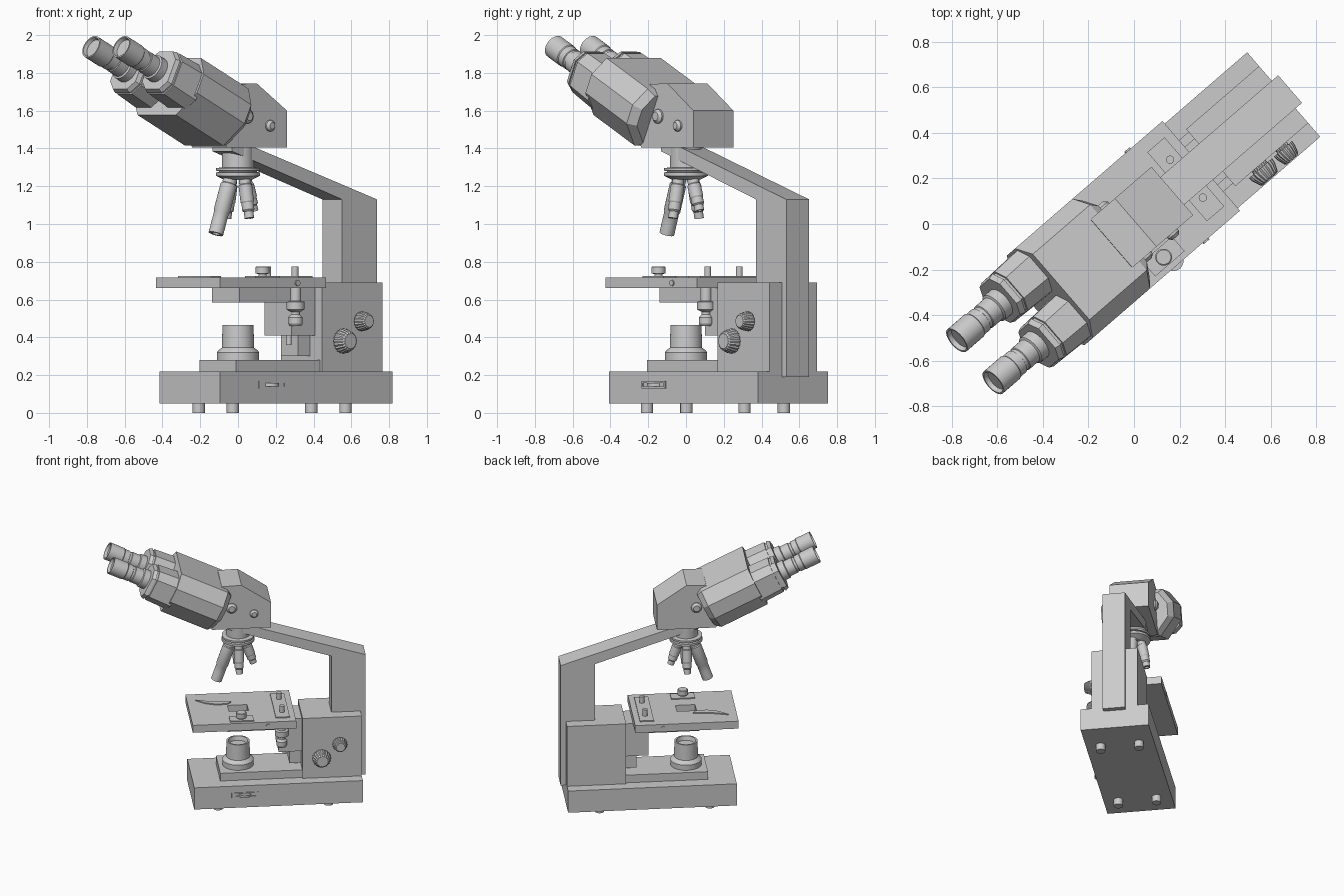
import bpy, bmesh, math
from mathutils import Matrix, Vector

if "Cube" in bpy.data.objects:
    bpy.data.objects.remove(bpy.data.objects["Cube"])

# Everything is modelled in local axes: u = toward the back, v = across, z = up,
# then turned about z to match the diagonal stance.
TURN = Matrix.Rotation(math.radians(40.85), 4, 'Z')


def finish(name, bm):
    bmesh.ops.recalc_face_normals(bm, faces=bm.faces)
    bm.transform(TURN)
    me = bpy.data.meshes.new(name)
    bm.to_mesh(me)
    bm.free()
    ob = bpy.data.objects.new(name, me)
    bpy.context.collection.objects.link(ob)
    return ob


def loft(name, loops):
    """Skin equal-length closed loops and cap both ends."""
    bm = bmesh.new()
    rows = [[bm.verts.new(p) for p in loop] for loop in loops]
    n = len(rows[0])
    for a, b in zip(rows, rows[1:]):
        for i in range(n):
            j = (i + 1) % n
            bm.faces.new((a[i], a[j], b[j], b[i]))
    bm.faces.new(rows[0])
    bm.faces.new(rows[-1][::-1])
    return finish(name, bm)


def prism(name, profile, v0, v1):
    return loft(name, [[(u, v, z) for u, z in profile] for v in (v0, v1)])


def box(name, u0, u1, v0, v1, z0, z1):
    return prism(name, [(u0, z0), (u1, z0), (u1, z1), (u0, z1)], v0, v1)


def lathe(name, profile, origin=(0, 0, 0), axis=(0, 0, 1), n=32, rib=0.0):
    """Revolve (radius, height) points; rib alternates the radius for knurling."""
    bm = bmesh.new()
    q = Vector((0, 0, 1)).rotation_difference(Vector(axis))
    o = Vector(origin)
    rows = []
    for r, h in profile:
        if r == 0:
            rows.append([bm.verts.new(o + q @ Vector((0, 0, h)))])
            continue
        ring = []
        for i in range(n):
            a, k = 2 * math.pi * i / n, r * (1 - rib * (i % 2))
            ring.append(bm.verts.new(o + q @ Vector((k * math.cos(a), k * math.sin(a), h))))
        rows.append(ring)
    for a, b in zip(rows, rows[1:]):
        for i in range(n):
            j = (i + 1) % n
            if len(a) == 1:
                bm.faces.new((a[0], b[i], b[j]))
            elif len(b) == 1:
                bm.faces.new((a[i], a[j], b[0]))
            else:
                bm.faces.new((a[i], a[j], b[j], b[i]))
    return finish(name, bm)


def cyl(name, r, h0, h1, origin=(0, 0, 0), axis=(0, 0, 1), n=24):
    return lathe(name, [(0, h0), (r, h0), (r, h1), (0, h1)], origin, axis, n)


# Base, feet, raised platform
box("base", -.338, .868, -.245, .245, .05, .22)
box("base_platform", -.142, .46, -.149, .149, .215, .28)
for i, (u, v) in enumerate([(u, v) for u in (-.156, .633) for v in (-.138, .138)]):
    cyl(f"foot_{i}", .033, 0, .055, (u, v, 0))

# Brightness dial on the side of the base
for z0, z1 in ((.13, .14), (.158, .168)):
    box("dial_frame_bar", -.07, .12, -.251, -.24, z0, z1)
for u in (-.07, .11):
    box("dial_frame_end", u, u + .01, -.251, -.24, .13, .168)
cyl("brightness_dial", .045, .14, .157, (.025, -.235, 0))

# Lamp housing with open top
lathe("lamp_housing", [(0, .27), (.112, .27), (.112, .32), (.105, .33), (.086, .345), (.082, .465),
                       (.07, .465), (.062, .435), (0, .435)])

# Column and arm
box("column", .445, .868, -.165, .165, .215, .69)
prism("arm", [(-.11, 1.405), (.05, 1.405), (.905, 1.13), (.905, .19), (.85, .19), (.85, .68),
              (.66, .68), (.66, 1.13), (-.11, 1.385)], -.08, .08)

# Ribbed focus knobs on one side of the column
for name, u, z, r in (("coarse_focus_knob", .58, .38, .067), ("fine_focus_knob", .71, .485, .053)):
    lathe(name, [(0, 0), (r * .6, 0), (r * .6, .015), (r, .015), (r * .97, .035), (r * .76, .07),
                 (r * .62, .078), (0, .078)], (u, -.163, z), (0, -1, 0), 40, .07)

# Stage with opening
stage = box("stage", -.35, .39, -.26, .26, .66, .718)
cutter = box("stage_opening_cutter", -.07, .07, -.05, .05, .6, .8)
cutter.hide_render = True
cutter.hide_set(True)
mod = stage.modifiers.new("opening", 'BOOLEAN')
mod.operation = 'DIFFERENCE'
mod.object = cutter
box("stage_mount", .28, .45, -.11, .11, .41, .665)
box("condenser_carrier", -.086, .29, -.11, .11, .585, .665)
box("focus_block", .36, .45, -.07, .07, .3, .42)
cyl("focus_stop_screw", .015, .36, .43, (.33, -.03, 0))

# Specimen holder: rear bar, pins, clip blade, clamp knob
box("holder_bar", .25, .35, -.2, .2, .715, .726)
for v in (-.11, .11):
    cyl("holder_pin", .018, .71, .775, (.304, v, 0))
clip = [(-.29, .15), (-.2, .12), (-.11, .105), (-.04, .1), (-.06, .07), (-.14, .06), (-.22, .09)]
loft("holder_clip", [[(u, v, z) for u, v in clip] for z in (.717, .726)])
box("clamp_plate", -.08, .09, -.235, -.15, .715, .726)
lathe("clamp_knob", [(0, .71), (.022, .71), (.022, .735), (.037, .738), (.037, .772), (.032, .776),
                     (0, .776)], (.003, -.195, 0))
for s in (-1, 1):
    cyl("stage_edge_screw", .016, 0, .012, (.19, s * .255, .688), (0, s, 0), 16)

# Stage travel knob hanging below the stage
lathe("stage_travel_knob", [(0, .46), (.03, .46), (.038, .472), (.038, .505), (.024, .52), (.024, .535),
                            (.048, .547), (.048, .588), (.03, .592), (.03, .665), (0, .665)], (.3, -.119, 0))

# Nosepiece
lathe("nosepiece", [(0, 1.235), (.075, 1.235), (.105, 1.25), (.117, 1.255), (.117, 1.272), (.1, 1.276),
                    (.1, 1.28), (.116, 1.282), (.116, 1.296), (.085, 1.3), (.085, 1.405), (0, 1.405)])
# Objectives: start point, tip point, radius
for name, a, b, r in (("objective_long", (-.05, 0, 1.25), (-.155, 0, .948), .044),
                      ("objective_left", (0, .05, 1.25), (0, .092, 1.03), .036),
                      ("objective_right", (0, -.05, 1.25), (0, -.092, 1.03), .036),
                      ("objective_short", (.05, 0, 1.25), (.11, 0, 1.07), .036)):
    d = Vector(b) - Vector(a)
    L = d.length
    tip = .9 if r > .04 else .7
    lathe(name, [(0, -.02), (r * .85, -.02), (r * .85, .04), (r, .045), (r, L * .6), (r * .9, L * .63),
                 (r * .9, L * .8), (r * tip, L * .84), (r * tip, L), (r * tip * .6, L), (r * tip * .5, L - .01),
                 (0, L - .01)], a, d, 24)

# Prism housing under the head, with side knobs
prism("prism_housing", [(-.2, 1.405), (-.225, 1.45), (-.13, 1.74), (.01, 1.745), (.222, 1.6), (.222, 1.405)],
      -.14, .14)


def side_knob(name, u, s, z, r):
    lathe(name, [(0, 0), (r, 0), (r, .012), (r * .6, .026), (0, .026)], (u, s * .138, z), (0, s, 0), 16)


for s in (-1, 1):
    side_knob("head_lock_knob", -.06, s, 1.57, .038)
side_knob("head_release_knob", .1, -1, 1.52, .03)

# Binocular head: sections perpendicular to a tilted axis
T = math.radians(26)
FWD = Vector((-math.cos(T), 0, math.sin(T)))
UP = Vector((math.sin(T), 0, math.cos(T)))
HEAD = Vector((-.495, 0, 1.73))


def section(s, pts, v0=0.0, k=1.0):
    return [HEAD + FWD * s + UP * (h * k) + Vector((0, v0 + v * k, 0)) for v, h in pts]


half = [(.155, -.17), (.26, -.04), (.26, .07), (.19, .165)]
body = half + [(-v, h) for v, h in reversed(half)]
loft("binocular_body", [section(-.41, body, 0, .85), section(-.37, body), section(0, body)])

octo = [(.06, -.12), (.112, -.07), (.112, .07), (.06, .12)]
octo += [(-v, h) for v, h in reversed(octo)]
for s, side in ((-1, "right"), (1, "left")):
    v = s * .13
    # Eyetube housing, eyetube and hollow eyepiece
    loft(f"eyetube_housing_{side}", [section(-.02, octo, v, 1.05), section(.15, octo, v, 1.0),
                                     section(.15, octo, v, .93), section(.165, octo, v, .93),
                                     section(.165, octo, v, 1.0), section(.19, octo, v, .92)])
    lathe(f"eyepiece_{side}", [(0, .15), (.07, .15), (.07, .235), (.06, .24), (.06, .3), (.055, .303),
                               (.055, .318), (.06, .321), (.06, .36), (.064, .365), (.064, .475), (.056, .475),
                               (.05, .455), (0, .455)], HEAD + Vector((0, s * .122, 0)), FWD, 32)

# Smooth the round parts while keeping edges crisp
bpy.ops.object.select_all(action='DESELECT')
for ob in bpy.data.objects:
    if ob.type == 'MESH' and ob is not cutter and not ob.hide_get():
        ob.select_set(True)
        bpy.context.view_layer.objects.active = ob
bpy.ops.object.shade_smooth_by_angle(angle=math.radians(25))
